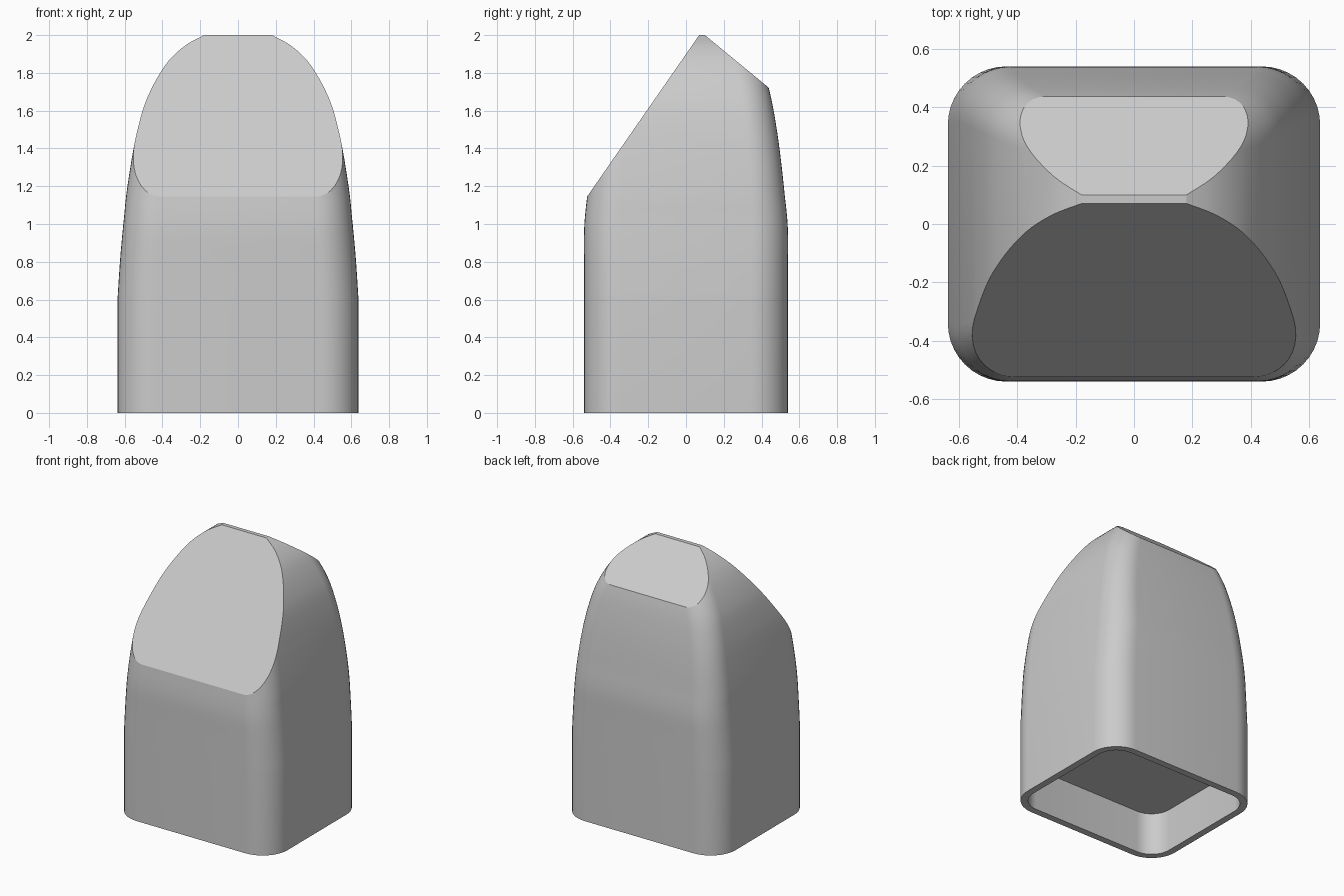
import bpy, bmesh, math
from mathutils import Vector

if "Cube" in bpy.data.objects:
    bpy.data.objects.remove(bpy.data.objects["Cube"])

# Height, half width, half depth, corner radius
PROFILE = [
    (0.60, .638, .54, .20), (0.80, .625, .54, .195), (0.95, .612, .54, .19),
    (1.05, .602, .534, .185), (1.15, .592, .523, .18), (1.30, .570, .507, .17),
    (1.45, .543, .488, .165), (1.60, .505, .464, .16), (1.70, .466, .443, .155),
    (1.80, .412, .416, .15), (1.88, .353, .392, .145), (1.95, .272, .370, .14),
    (2.00, .180, .350, .13),
]


def smooth_rows(rows, steps=4):
    """Catmull-Rom interpolation of the section table."""
    out = []
    for i in range(len(rows) - 1):
        p = [Vector(rows[min(max(k, 0), len(rows) - 1)]) for k in (i - 1, i, i + 1, i + 2)]
        for s in range(steps):
            t = s / steps
            out.append(0.5 * (2 * p[1] + (p[2] - p[0]) * t
                              + (2 * p[0] - 5 * p[1] + 4 * p[2] - p[3]) * t * t
                              + (3 * p[1] - p[0] - 3 * p[2] + p[3]) * t ** 3))
    return out + [Vector(rows[-1])]


def ring(bm, z, hx, hy, r, n=10):
    """Rounded rectangle section."""
    verts = []
    for q, (sx, sy) in enumerate([(1, 1), (-1, 1), (-1, -1), (1, -1)]):
        for i in range(n + 1):
            a = math.pi / 2 * (q + i / n)
            verts.append(bm.verts.new((sx * (hx - r) + r * math.cos(a),
                                       sy * (hy - r) + r * math.sin(a), z)))
    return verts


def slice_off(bm, point, normal):
    """Cut away everything on the normal side and cap the cut."""
    res = bmesh.ops.bisect_plane(bm, geom=bm.verts[:] + bm.edges[:] + bm.faces[:],
                                 dist=1e-5, plane_co=point, plane_no=normal, clear_outer=True)
    edges = [e for e in bm.edges if e.is_boundary]
    bmesh.ops.holes_fill(bm, edges=edges, sides=0)


# Tapered body with a shallow socket underneath
bm = bmesh.new()
sections = [(0.31, .588, .49, .15), (0, .588, .49, .15), (0, .638, .54, .20)]
rings = [ring(bm, *s) for s in sections + smooth_rows(PROFILE)]
for a, b in zip(rings, rings[1:]):
    for i in range(len(a)):
        j = (i + 1) % len(a)
        bm.faces.new((a[i], a[j], b[j], b[i]))
bm.faces.new(rings[0][::-1])
bm.faces.new(rings[-1])

# Long front slope and short back slope
slice_off(bm, (0, -.52, 1.15), (0, -.85, .59))
slice_off(bm, (0, .10, 2.0), (0, .28, .34))
bmesh.ops.recalc_face_normals(bm, faces=bm.faces[:])

mesh = bpy.data.meshes.new("sloped_cap")
bm.to_mesh(mesh)
bm.free()
cap = bpy.data.objects.new("sloped_cap", mesh)
bpy.context.collection.objects.link(cap)
bpy.context.view_layer.objects.active = cap
cap.select_set(True)
bpy.ops.object.shade_smooth_by_angle(angle=math.radians(20))
